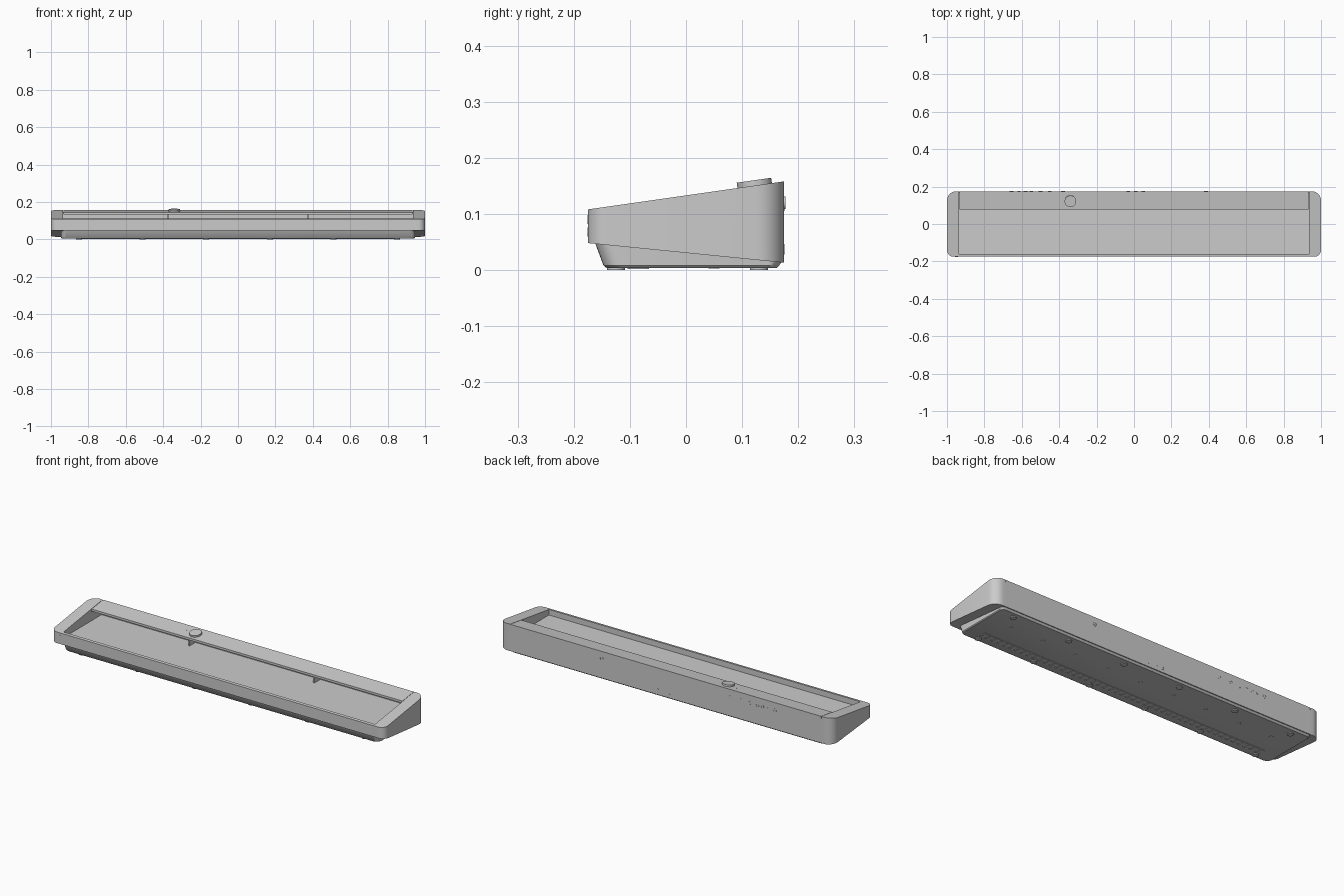
import bpy, bmesh
from math import sin, cos, pi, atan
from mathutils import Matrix

if "Cube" in bpy.data.objects:
    bpy.data.objects.remove(bpy.data.objects["Cube"])

grey = bpy.data.materials.new("satin grey")
grey.use_nodes = True
GREY = (0.6, 0.6, 0.6, 1)
grey.diffuse_color = GREY
grey.node_tree.nodes["Principled BSDF"].inputs["Base Color"].default_value = GREY

SLOPE = 0.143
BED = 0.08


def top(y):
    return 0.133 + SLOPE * y


def under(y):
    return 0.0305 - 0.1 * y


def finish(name, bm, smooth=True):
    bmesh.ops.recalc_face_normals(bm, faces=bm.faces[:])
    mesh = bpy.data.meshes.new(name)
    bm.to_mesh(mesh)
    bm.free()
    mesh.materials.append(grey)
    obj = bpy.data.objects.new(name, mesh)
    bpy.context.collection.objects.link(obj)
    if smooth:
        bpy.ops.object.select_all(action="DESELECT")
        obj.select_set(True)
        bpy.context.view_layer.objects.active = obj
        bpy.ops.object.shade_smooth_by_angle(angle=0.6)
    return obj


def loft(name, rings):
    bm = bmesh.new()
    loops = [[bm.verts.new(p) for p in ring] for ring in rings]
    n = len(loops[0])
    for low, high in zip(loops, loops[1:]):
        for i in range(n):
            j = (i + 1) % n
            bm.faces.new((low[i], low[j], high[j], high[i]))
    bm.faces.new(loops[0])
    bm.faces.new(loops[-1])
    return finish(name, bm)


def plan(x0, x1, y0, y1, radii=(0, 0, 0, 0), steps=8):
    """Outline with corner radii: front left, back left, back right, front right."""
    corners = [(x1, y0, -1, 1), (x1, y1, -1, -1), (x0, y1, 1, -1), (x0, y0, 1, 1)]
    pts = []
    for k, ((x, y, sx, sy), r) in enumerate(zip(corners, radii)):
        if not r:
            pts.append((x, y))
            continue
        for i in range(steps + 1):
            a = (k - 1 + i / steps) * pi / 2
            pts.append((x + sx * r + r * cos(a), y + sy * r + r * sin(a)))
    return pts


def prism(name, outline, low, high):
    return loft(name, [[(x, y, low(y)) for x, y in outline],
                       [(x, y, high(y)) for x, y in outline]])


def box(name, x, y, z, sx, sy, sz):
    bm = bmesh.new()
    bmesh.ops.create_cube(bm, size=1, matrix=Matrix.Translation((x, y, z))
                          @ Matrix.Diagonal((sx, sy, sz, 1)))
    return finish(name, bm, False)


def disc(name, x, y, z, r, h, rot=0.0, sides=24):
    bm = bmesh.new()
    bmesh.ops.create_cone(bm, cap_ends=True, segments=sides, radius1=r, radius2=r, depth=h,
                          matrix=Matrix.Translation((x, y, z)) @ Matrix.Rotation(rot, 4, "X"))
    return finish(name, bm)


def socket(name, x, y, z, r, facing, lip=0.0007):
    """Collar ring around a sunken middle on a front or back wall."""
    bm = bmesh.new()
    rings = []
    for rad, out in ((r, -0.002), (r, lip), (r * 0.6, lip), (r * 0.6, -0.002)):
        rings.append([bm.verts.new((x + rad * cos(i * pi / 8), y + facing * out,
                                    z + rad * sin(i * pi / 8))) for i in range(16)])
    for a, b in zip(rings, rings[1:]):
        for i in range(16):
            j = (i + 1) % 16
            bm.faces.new((a[i], a[j], b[j], b[i]))
    return finish(name, bm)


# End blocks, rounded on their outer corners
prism("left_end_block", plan(0.935, 1, -0.175, 0.175, (0.035, 0.05, 0, 0)), under, top)
prism("right_end_block", plan(-1, -0.935, -0.175, 0.175, (0, 0, 0.05, 0.035)), under, top)

# Front rail, sunken key bed and rear wall between the end blocks
prism("front_rail", plan(-0.935, 0.935, -0.175, -0.16), under, top)
prism("key_bed", plan(-0.935, 0.935, -0.16, 0.165), under, lambda y: BED)
prism("rear_wall", plan(-0.935, 0.935, 0.165, 0.175), under, lambda y: top(y) - 0.012)

# Thin control panel overhanging the key bed, with supports set back below it
prism("control_panel", plan(-0.933, 0.933, 0.078, 0.175),
      lambda y: top(y) - 0.012, top)
for side in (-1, 1):
    box("panel_support", side * 0.375, 0.14, 0.109, 0.008, 0.05, 0.058)

# Lower case with upright ends and a raked front
RAD = (0.03, 0.02, 0.02, 0.03)
low = plan(-0.941, 0.941, -0.142, 0.162, RAD)
mid = plan(-0.945, 0.945, -0.147, 0.166, RAD)
high = plan(-0.946, 0.946, -0.163, 0.172, RAD)
loft("lower_case", [[(x, y, 0.004) for x, y in low],
                    [(x, y, 0.008) for x, y in mid],
                    [(x, y, under(y) + 0.004) for x, y in high]])

# Volume knob and the small indicators beside it
tilt = atan(SLOPE)
disc("volume_knob", -0.34, 0.122, 0.153, 0.031, 0.014, tilt, 40)
for dy in (-0.008, 0.008):
    disc("indicator", -0.4, 0.125 + dy, top(0.125 + dy), 0.003, 0.001, tilt, 12)

# Rear sockets
socket("power_socket", 0.385, 0.175, 0.12, 0.011, 1, 0.002)
for x in (-0.38, -0.45, -0.5, -0.55, -0.58, -0.655):
    socket("rear_socket", x, 0.175, 0.115, 0.01, 1)
for x in (0.05, 0.01, -0.03):
    socket("pedal_socket", x, 0.175, 0.037, 0.009, 1)
box("rear_port", -0.615, 0.175, 0.115, 0.018, 0.0014, 0.008)

# Headphone sockets at the front of the right end block
for z in (0.068, 0.09):
    socket("headphone_socket", -0.95, -0.175, z, 0.008, -1)

# Round feet under the case
for y in (-0.125, 0.13):
    for i in range(6):
        disc("foot", -0.85 + 0.34 * i, y, 0.0025, 0.016, 0.005)
for i in range(9):
    disc("screw_cap", -0.8 + 0.2 * i, 0.05, 0.0035, 0.01, 0.002, 0, 12)

# Slotted speaker grille along the underside
for y in (-0.102, -0.068):
    box("grille_frame", 0, y, 0.003, 1.72, 0.004, 0.003)
for i in range(48):
    box("grille_rib", -0.846 + 0.036 * i, -0.085, 0.003, 0.018, 0.03, 0.003)
